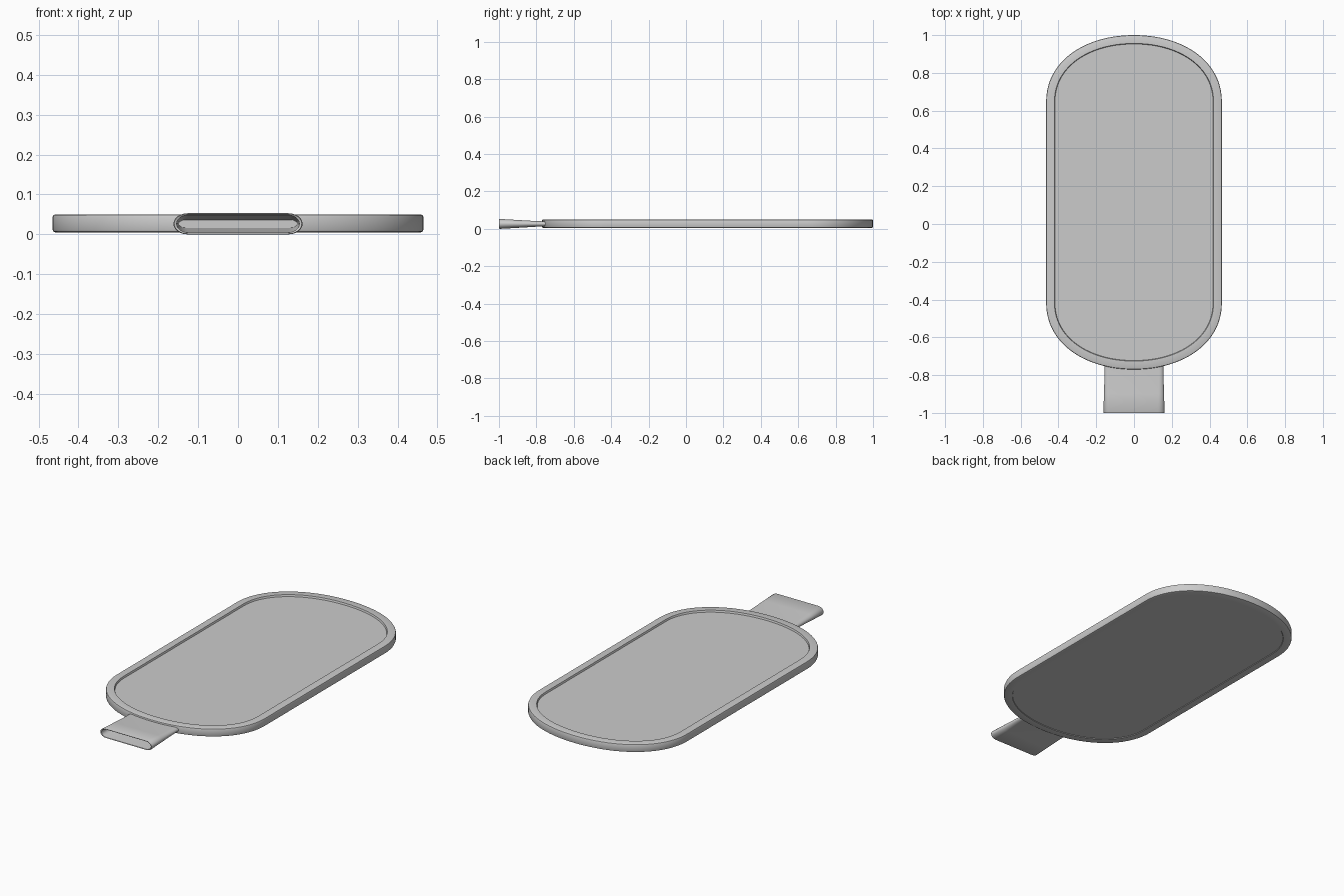
import bpy, bmesh, math
from mathutils import Vector
from mathutils.geometry import interpolate_bezier

if "Cube" in bpy.data.objects:
    bpy.data.objects.remove(bpy.data.objects["Cube"])

CENTRE_Y = 0.115


def loft(name, rings):
    """Skin closed rings of equal size and cap both ends."""
    bm = bmesh.new()
    loops = [[bm.verts.new(p) for p in ring] for ring in rings]
    n = len(loops[0])
    for a, b in zip(loops, loops[1:]):
        for i in range(n):
            j = (i + 1) % n
            bm.faces.new((a[i], a[j], b[j], b[i]))
    bm.faces.new(loops[0][::-1])
    bm.faces.new(loops[-1])
    bmesh.ops.recalc_face_normals(bm, faces=bm.faces)
    mesh = bpy.data.meshes.new(name)
    bm.to_mesh(mesh)
    bm.free()
    obj = bpy.data.objects.new(name, mesh)
    bpy.context.collection.objects.link(obj)
    bpy.ops.object.select_all(action='DESELECT')
    bpy.context.view_layer.objects.active = obj
    obj.select_set(True)
    bpy.ops.object.shade_smooth_by_angle(angle=math.radians(35))
    return obj


# Tray outline: one corner curve mirrored into four quarters
q = interpolate_bezier(Vector((0.465, 0.535)), Vector((0.465, 0.74)),
                       Vector((0.27, 0.885)), Vector((0, 0.885)), 24)
q = [Vector((p.x, p.y)) for p in q]
half = q + [Vector((-p.x, p.y)) for p in q[-2::-1]]
outline = half + [-p for p in half]


def tray_ring(inset, z):
    ring = []
    for i, p in enumerate(outline):
        before = (p - outline[i - 1]).normalized()
        after = (outline[(i + 1) % len(outline)] - p).normalized()
        t = (before + after).normalized()
        ring.append((p.x - t.y * inset, p.y + t.x * inset + CENTRE_Y, z))
    return ring


# Tray: rounded rim with a recessed panel on top and a shallow one below
loft("tray", [tray_ring(d, z) for d, z in (
    (0.047, 0.008), (0.045, 0.005), (0.007, 0.005), (0.002, 0.007),
    (0, 0.012), (0, 0.043), (0.002, 0.048), (0.007, 0.05),
    (0.044, 0.05), (0.047, 0.040))])


def sleeve_ring(y, width, height, end):
    """Flat slot section with rounded ends."""
    ring = []
    for side in (1, -1):
        for k in range(13):
            a = math.radians(-90 + 15 * k)
            ring.append((side * (width - end + end * math.cos(a)), y,
                         0.0265 + side * height * math.sin(a)))
    return ring


# Handle sleeve: flares towards its open front end, hollow inside
loft("handle_sleeve", [sleeve_ring(*s) for s in (
    (-0.73, 0.155, 0.013, 0.02), (-0.80, 0.156, 0.015, 0.024),
    (-0.90, 0.159, 0.021, 0.030), (-0.997, 0.162, 0.0265, 0.036),
    (-1.0, 0.160, 0.025, 0.034), (-0.998, 0.154, 0.022, 0.030),
    (-0.90, 0.151, 0.017, 0.025), (-0.79, 0.148, 0.010, 0.016))])
